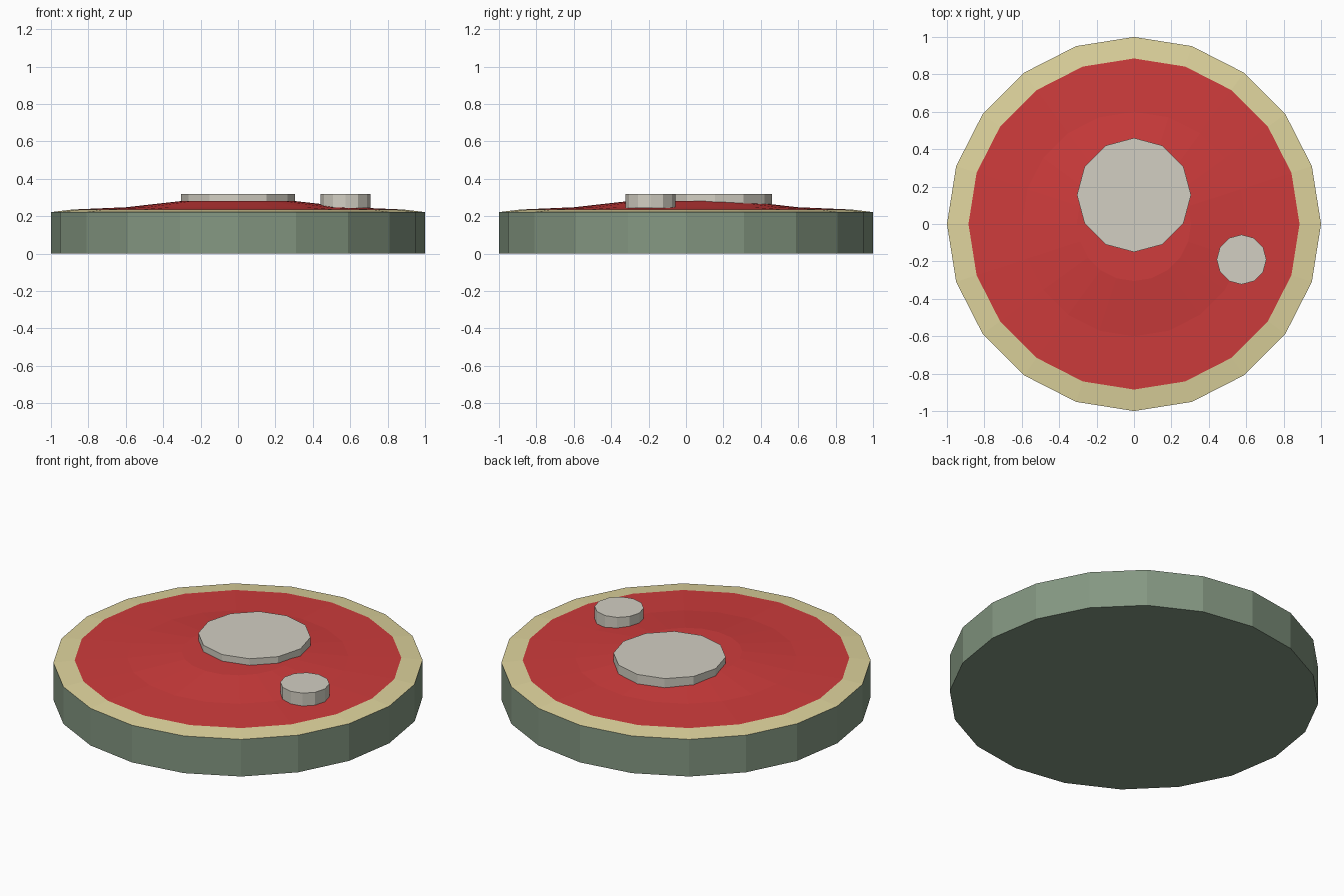
import bpy, bmesh
from math import cos, sin, pi

if "Cube" in bpy.data.objects:
    bpy.data.objects.remove(bpy.data.objects["Cube"])


def material(name, rgb):
    mat = bpy.data.materials.new(name)
    # screen colour to linear colour
    mat.diffuse_color = (*[(c / 255) ** 2.2 for c in rgb], 1)
    mat.use_nodes = True
    mat.node_tree.nodes["Principled BSDF"].inputs["Base Color"].default_value = mat.diffuse_color
    return mat


def lathe(name, profile, sides, mat, centre=(0, 0), cap_bottom=True):
    """Flat-faced revolved part; profile is (radius, height) from bottom to top."""
    bm = bmesh.new()
    rings = []
    for r, z in profile:
        rings.append([bm.verts.new((centre[0] + r * cos(2 * pi * i / sides),
                                    centre[1] + r * sin(2 * pi * i / sides), z))
                      for i in range(sides)])
    for low, high in zip(rings, rings[1:]):
        for i in range(sides):
            j = (i + 1) % sides
            bm.faces.new((low[i], low[j], high[j], high[i]))
    if cap_bottom:
        bm.faces.new(rings[0][::-1])
    bm.faces.new(rings[-1])
    mesh = bpy.data.meshes.new(name)
    bm.to_mesh(mesh)
    bm.free()
    obj = bpy.data.objects.new(name, mesh)
    bpy.context.collection.objects.link(obj)
    mesh.materials.append(mat)
    return obj


green = material("green", (131, 150, 129))
cream = material("cream", (222, 211, 156))
red = material("red", (205, 62, 62))
pale = material("pale_grey", (209, 205, 193))

# Body with the sloping cream rim on its top edge
body = lathe("body", [(1, 0), (1, 0.222), (0.885, 0.236)], 20, green)
body.data.materials.append(cream)
for face in body.data.polygons:
    if face.normal.z > 0.5:
        face.material_index = 1

# Shallow red dome inside the rim
lathe("red_dome", [(0.885, 0.236), (0.6, 0.248), (0.305, 0.281)], 20, red,
      cap_bottom=False)

# Two raised discs
lathe("large_disc", [(0.305, 0.245), (0.305, 0.32)], 12, pale, (0, 0.155))
lathe("small_disc", [(0.133, 0.243), (0.133, 0.32)], 12, pale, (0.575, -0.19))
